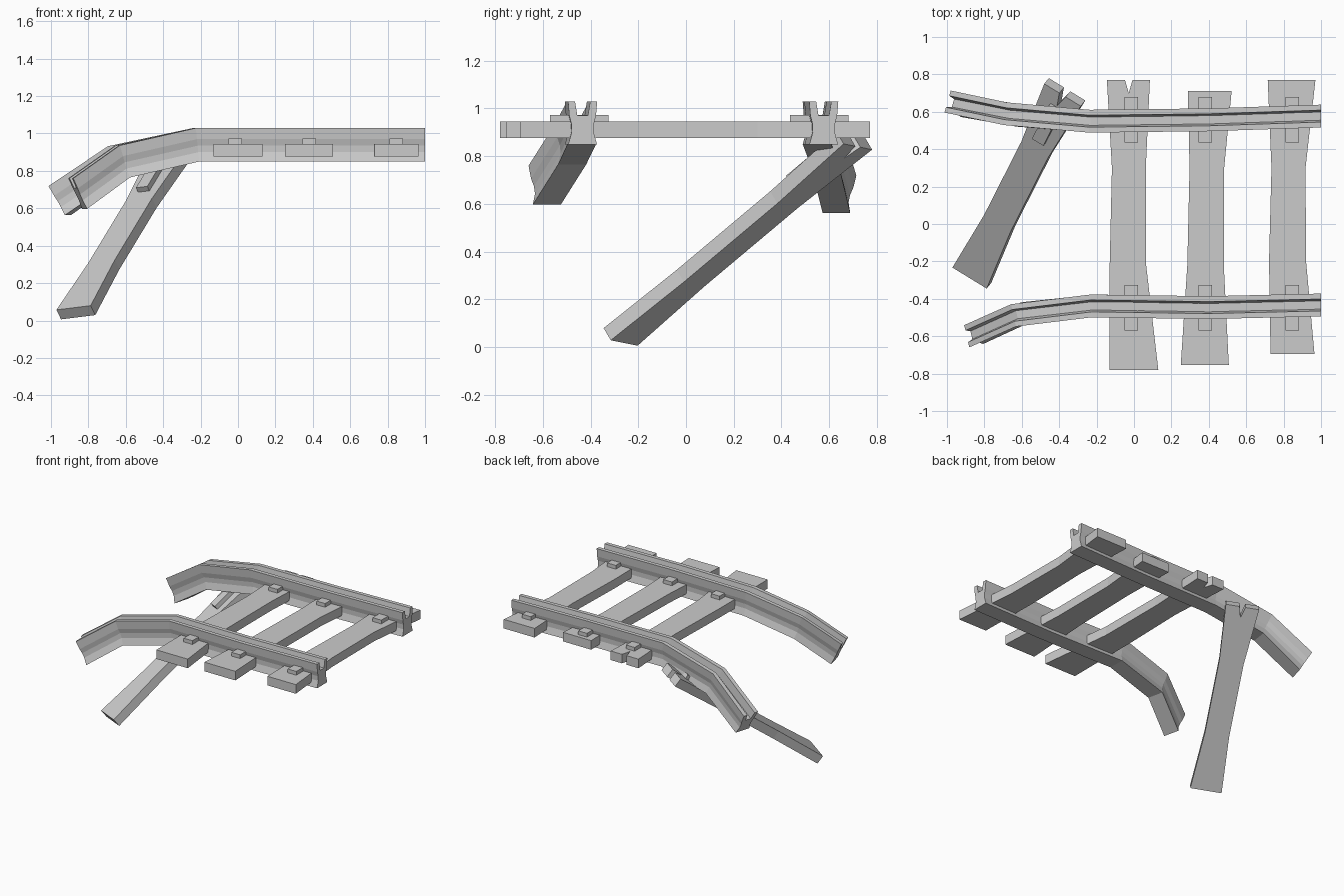
import bpy, bmesh
from math import sin, cos, radians
from mathutils import Vector, Matrix

if "Cube" in bpy.data.objects:
    bpy.data.objects.remove(bpy.data.objects["Cube"])


def finish(bm, name):
    bmesh.ops.recalc_face_normals(bm, faces=bm.faces)
    me = bpy.data.meshes.new(name)
    bm.to_mesh(me)
    bm.free()
    ob = bpy.data.objects.new(name, me)
    bpy.context.collection.objects.link(ob)
    return ob


def box(name, lo, hi, mat=Matrix()):
    lo, hi = Vector(lo), Vector(hi)
    bm = bmesh.new()
    m = mat @ Matrix.Translation((lo + hi) / 2) @ Matrix.Diagonal((*(hi - lo), 1))
    bmesh.ops.create_cube(bm, size=1, matrix=m)
    return finish(bm, name)


def plank(name, rows, z0, z1, notch=None, mat=Matrix()):
    """Flat timber: rows of (y, left x, right x), optional V split in the last end."""
    pts = [(r, y) for y, l, r in rows]
    if notch:
        x, half, depth = notch
        y = rows[-1][0]
        pts += [(x + half, y), (x, y - depth), (x - half, y)]
    pts += [(l, y) for y, l, r in reversed(rows)]
    bm = bmesh.new()
    face = bm.faces.new([bm.verts.new((x, y, z0)) for x, y in pts])
    ext = bmesh.ops.extrude_face_region(bm, geom=[face])
    verts = [g for g in ext["geom"] if isinstance(g, bmesh.types.BMVert)]
    bmesh.ops.translate(bm, verts=verts, vec=(0, 0, z1 - z0))
    bm.transform(mat)
    return finish(bm, name)


# Rail cross-section (side, up), mirrored: foot, waist, head and groove
half = [(.06, 0), (.046, .05), (.047, .085), (.056, .12),
        (.061, .18), (.032, .18), (.022, .12)]
section = half + [(-s, h) for s, h in reversed(half)]


def rail(name, stations):
    """Sweep the section through (x, y, z, pitch, yaw) stations."""
    bm = bmesh.new()
    rings = []
    for x, y, z, pitch, yaw in stations:
        p, w = radians(pitch), radians(yaw)
        side = Vector((sin(w), cos(w), 0))
        up = Vector((-sin(p) * cos(w), sin(p) * sin(w), cos(p)))
        rings.append([bm.verts.new(Vector((x, y, z)) + side * s + up * h)
                      for s, h in section])
    n = len(section)
    for a, b in zip(rings, rings[1:]):
        for i in range(n):
            j = (i + 1) % n
            bm.faces.new((a[i], a[j], b[j], b[i]))
    bm.faces.new(rings[0])
    bm.faces.new(rings[-1])
    return finish(bm, name)


# Two bent rails
rail("front_rail", [(1, -.433, .85, 0, 0), (.4, -.447, .85, 0, 0),
                    (-.21, -.437, .85, 6, -3),
                    (-.59, -.477, .765, 18, -12), (-.82, -.583, .597, 25, -13)])
rail("back_rail", [(1, .577, .85, 0, 0), (.4, .557, .85, 0, 0),
                   (-.22, .549, .85, 6, 2),
                   (-.62, .58, .765, 22, 8), (-.91, .63, .563, 30, 16)])

# Cross timbers, flared at the ends
sleepers = [
    ([(-.78, -.13, .13), (-.22, -.13, .065), (.3, -.118, .063), (.77, -.145, .085)],
     (-.028, .02, .07), -.015),
    ([(-.755, .25, .507), (-.22, .285, .48), (.3, .297, .482), (.71, .288, .522)],
     None, .38),
    ([(-.695, .73, .965), (-.2, .722, .92), (.3, .735, .917), (.77, .715, .97)],
     None, .845)]
for i, (rows, notch, bx) in enumerate(sleepers, 1):
    plank(f"sleeper_{i}", rows, .877, .945, notch)
    # Clamp blocks under each rail
    for side, y in (("front", -.447), ("back", .558)):
        box(f"clamp_{side}_{i}", (bx - .036, y - .122, .935), (bx + .036, y + .122, .973))

# Loose timber leaning against the back rail, with its own clamp
foot, head = Vector((-.867, -.274, .043)), Vector((-.37, .705, .865))
d = (head - foot).normalized()
u = Vector((.185, -.11, .025))
u = (u - d * u.dot(d)).normalized()
n = u.cross(d)
frame = Matrix.Translation(foot) @ Matrix((u, d, n)).transposed().to_4x4()
L = (head - foot).length
plank("leaning_timber", [(0, -.108, .108), (.3 * L, -.084, .084),
                         (.7 * L, -.084, .084), (L, -.115, .115)],
      -.032, .032, (.0, .02, .08), frame)
box("leaning_timber_clamp", (-.036, L - .335, .022), (.036, L - .09, .062), frame)
